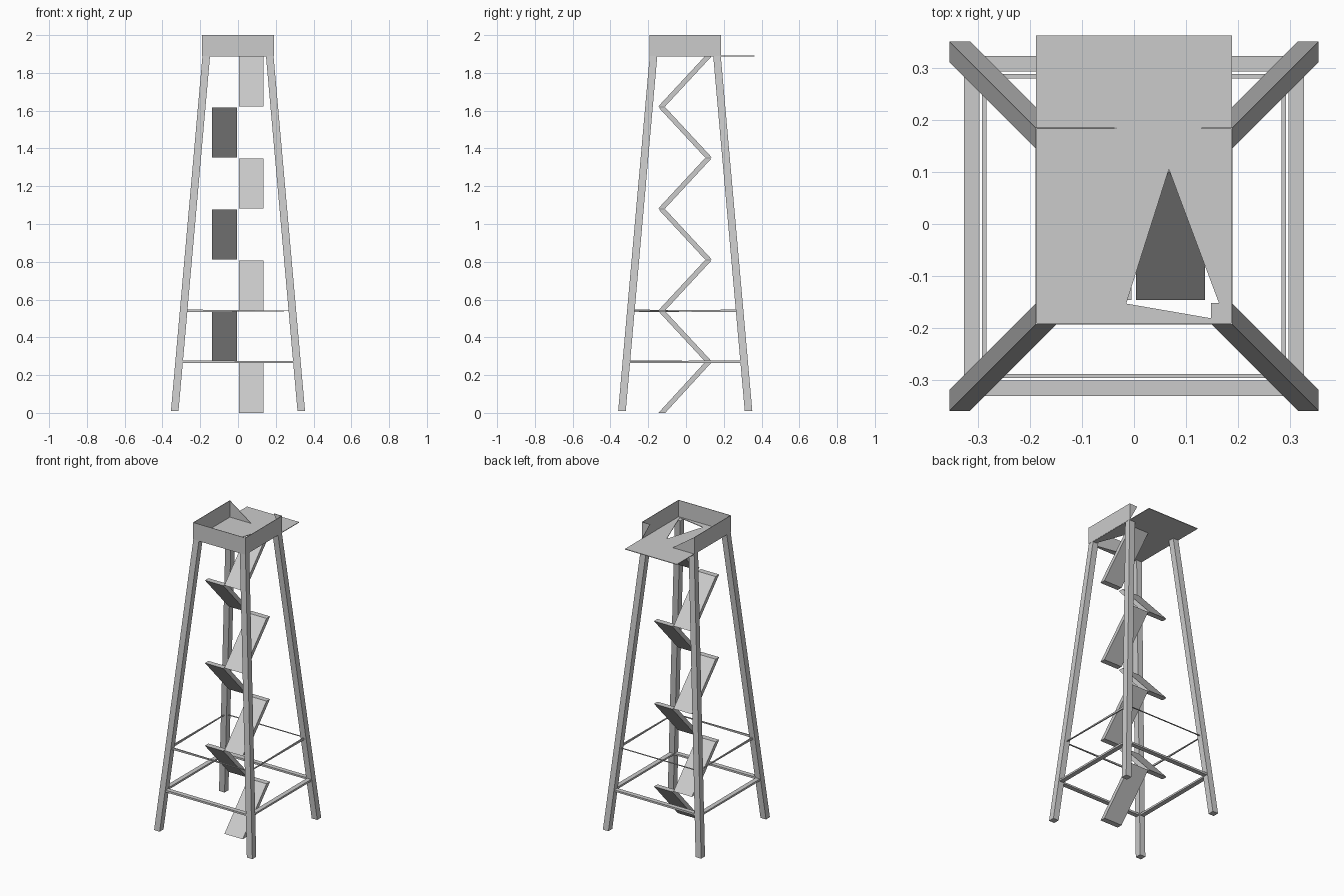
import bpy, bmesh
from mathutils import Vector

cube = bpy.data.objects.get("Cube")
if cube:
    bpy.data.objects.remove(cube, do_unlink=True)

grey = bpy.data.materials.new("plain_grey")
grey.use_nodes = True
colour = (0.6, 0.6, 0.6, 1)
grey.diffuse_color = colour
grey.node_tree.nodes["Principled BSDF"].inputs["Base Color"].default_value = colour

CY = -0.004          # centre of the tower in y
FOOT, TOP = 0.355, 0.188   # outer half widths at foot and deck
LEG = 0.04
FOOT_Z, DECK, RIM = 0.01, 1.89, 2.0


def make(name, verts, faces, thickness=0):
    bm = bmesh.new()
    vs = [bm.verts.new(v) for v in verts]
    for f in faces:
        bm.faces.new([vs[i] for i in f])
    bmesh.ops.recalc_face_normals(bm, faces=bm.faces)
    mesh = bpy.data.meshes.new(name)
    bm.to_mesh(mesh)
    bm.free()
    mesh.materials.append(grey)
    ob = bpy.data.objects.new(name, mesh)
    bpy.context.collection.objects.link(ob)
    if thickness:
        mod = ob.modifiers.new("thickness", "SOLIDIFY")
        mod.thickness = thickness
        mod.offset = 0
    return ob


def loft(name, a, b):
    """Closed prism between two four-sided sections."""
    sides = [(i, (i + 1) % 4, (i + 1) % 4 + 4, i + 4) for i in range(4)]
    return make(name, a + b, [(3, 2, 1, 0), (4, 5, 6, 7)] + sides)


def leg_centre(z):
    t = (z - FOOT_Z) / (DECK - FOOT_Z)
    return FOOT + (TOP - FOOT) * t - LEG / 2


def brace(name, start, end, z, width, h0, h1):
    """Horizontal bar between two legs, with its own height at each end."""
    c = leg_centre(z)
    p = Vector((start[0] * c, start[1] * c + CY, z))
    q = Vector((end[0] * c, end[1] * c + CY, z))
    side = (q - p).normalized().cross(Vector((0, 0, 1))) * width / 2

    def section(o, h):
        up = Vector((0, 0, h / 2))
        return [o - side - up, o + side - up, o + side + up, o - side + up]
    loft(name, section(p, h0), section(q, h1))


# Four leaning legs
for sx, xn in ((-1, "right"), (1, "left")):
    for sy, yn in ((-1, "front"), (1, "back")):
        def square(z):
            c, h = leg_centre(z), LEG / 2
            return [(sx * c + dx * h, sy * c + CY + dy * h, z)
                    for dx, dy in ((-1, -1), (1, -1), (1, 1), (-1, 1))]
        loft(f"{yn}_{xn}_leg", square(FOOT_Z), square(DECK))

# Lower bars and thin tapered upper bars
sides = {"front": ((-1, -1), (1, -1), 0.014, 0.003),
         "right": ((-1, -1), (-1, 1), 0.014, 0.003),
         "left": ((1, 1), (1, -1), 0.014, 0.003),
         "back": ((-1, 1), (1, 1), 0.003, 0.003)}
for n, (p, q, h0, h1) in sides.items():
    brace(f"{n}_lower_brace", p, q, 0.27, 0.03, 0.013, 0.011)
    brace(f"{n}_upper_brace", p, q, 0.54, 0.008, h0, h1)

# Seven alternating ramps
pitch = DECK / 7
for i in range(7):
    up = i % 2 == 0
    x0, x1 = (0.004, 0.136) if up else (-0.137, -0.005)
    low, high = (-0.146, 0.1) if up else (0.1, -0.146)
    z0, z1 = i * pitch + 0.003 * (i > 0), (i + 1) * pitch - 0.002

    def cut(y, z):
        return [(x0, y, z), (x1, y, z), (x1, y + 0.036, z), (x0, y + 0.036, z)]
    loft(f"ramp_{i + 1}", cut(low, z0), cut(high, z1))

# Deck with a three-sided hatch, overhanging at the back
front, back = CY - TOP, CY + TOP
deck = [(-TOP, front), (TOP, front), (TOP, 0.362), (-TOP, 0.362),
        (0.067, 0.105), (-0.015, -0.153), (0.176, -0.186)]
make("deck", [(x, y, DECK) for x, y in deck],
     [(0, 1, 6, 5), (1, 2, 4, 6), (2, 3, 4), (3, 0, 5, 4)], 0.004)

# Parapet walls, open at the back
corners = [(-TOP, back), (-TOP, front), (TOP, front), (TOP, back)]
for n, a, b in zip(("right", "front", "left"), corners, corners[1:]):
    make(f"{n}_wall", [(*a, DECK), (*b, DECK), (*b, RIM), (*a, RIM)],
         [(0, 1, 2, 3)], 0.003)

# Remnants of the back wall
make("back_right_wall_corner",
     [(-TOP, back, DECK), (-0.03, back, DECK), (-TOP, back, RIM)], [(0, 1, 2)], 0.003)
make("back_left_wall_corner",
     [(TOP, back, DECK), (TOP, back, RIM), (0.13, back, RIM)], [(0, 1, 2)], 0.003)
